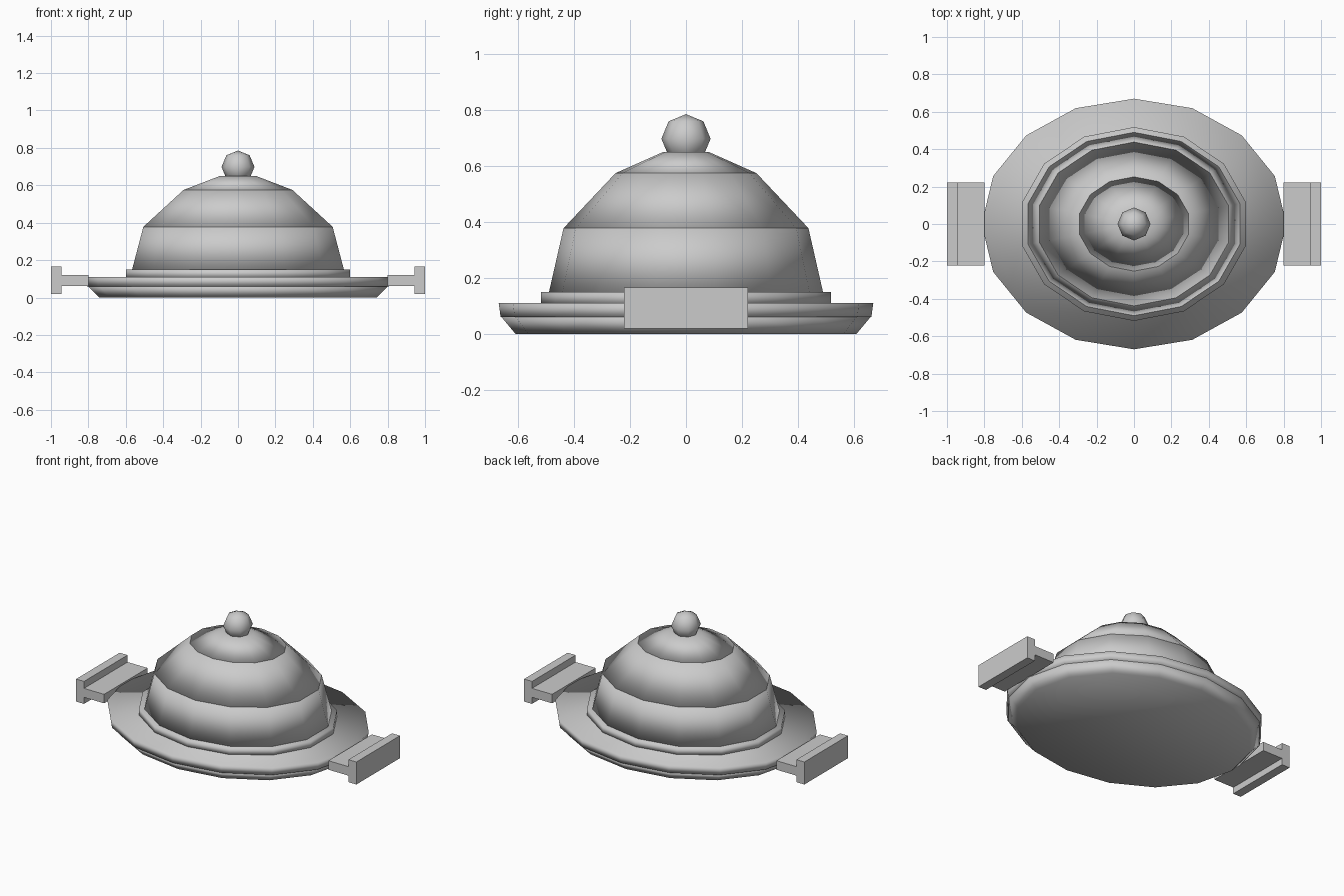
import bpy

if "Cube" in bpy.data.objects:
    bpy.data.objects.remove(bpy.data.objects["Cube"])

# Smooth-shaded oval frustum between two heights; r0 and r1 are y half-widths
def oval_band(name, sides, z0, z1, r0, r1, stretch):
    bpy.ops.mesh.primitive_cone_add(vertices=sides, radius1=r0, radius2=r1,
                                    depth=z1 - z0, location=(0, 0, (z0 + z1) / 2))
    ob = bpy.context.object
    ob.name = name
    for v in ob.data.vertices:
        v.co.x *= stretch
    bpy.ops.object.shade_smooth()
    return ob

# Serving plate: flared foot and rim
oval_band("plate_base", 16, 0.0, 0.06, 0.61, 0.66, 1.216)
oval_band("plate_rim", 16, 0.06, 0.11, 0.663, 0.67, 1.216)

# Lid: base ring and three tapering dome bands
oval_band("lid_ring", 14, 0.105, 0.15, 0.518, 0.518, 1.185)
oval_band("dome_lower", 14, 0.15, 0.378, 0.49, 0.438, 1.185)
oval_band("dome_middle", 14, 0.378, 0.575, 0.438, 0.252, 1.185)
oval_band("dome_upper", 14, 0.575, 0.65, 0.252, 0.083, 1.185)

# Lid knob
bpy.ops.mesh.primitive_uv_sphere_add(segments=8, ring_count=4, radius=0.088,
                                     location=(0, 0, 0.698))
bpy.context.object.name = "lid_knob"
bpy.ops.object.shade_smooth()

# T-shaped side handles: flat bar ending in an upright grip
def box(name, x0, x1, half_y, z0, z1):
    bpy.ops.mesh.primitive_cube_add(size=1, location=((x0 + x1) / 2, 0, (z0 + z1) / 2))
    ob = bpy.context.object
    ob.name = name
    ob.scale = (abs(x1 - x0), 2 * half_y, z1 - z0)

for side, s in (("right", 1), ("left", -1)):
    box("handle_bar_" + side, s * 0.80, s * 0.945, 0.222, 0.062, 0.12)
    box("handle_grip_" + side, s * 0.943, s * 1.0, 0.222, 0.02, 0.165)
